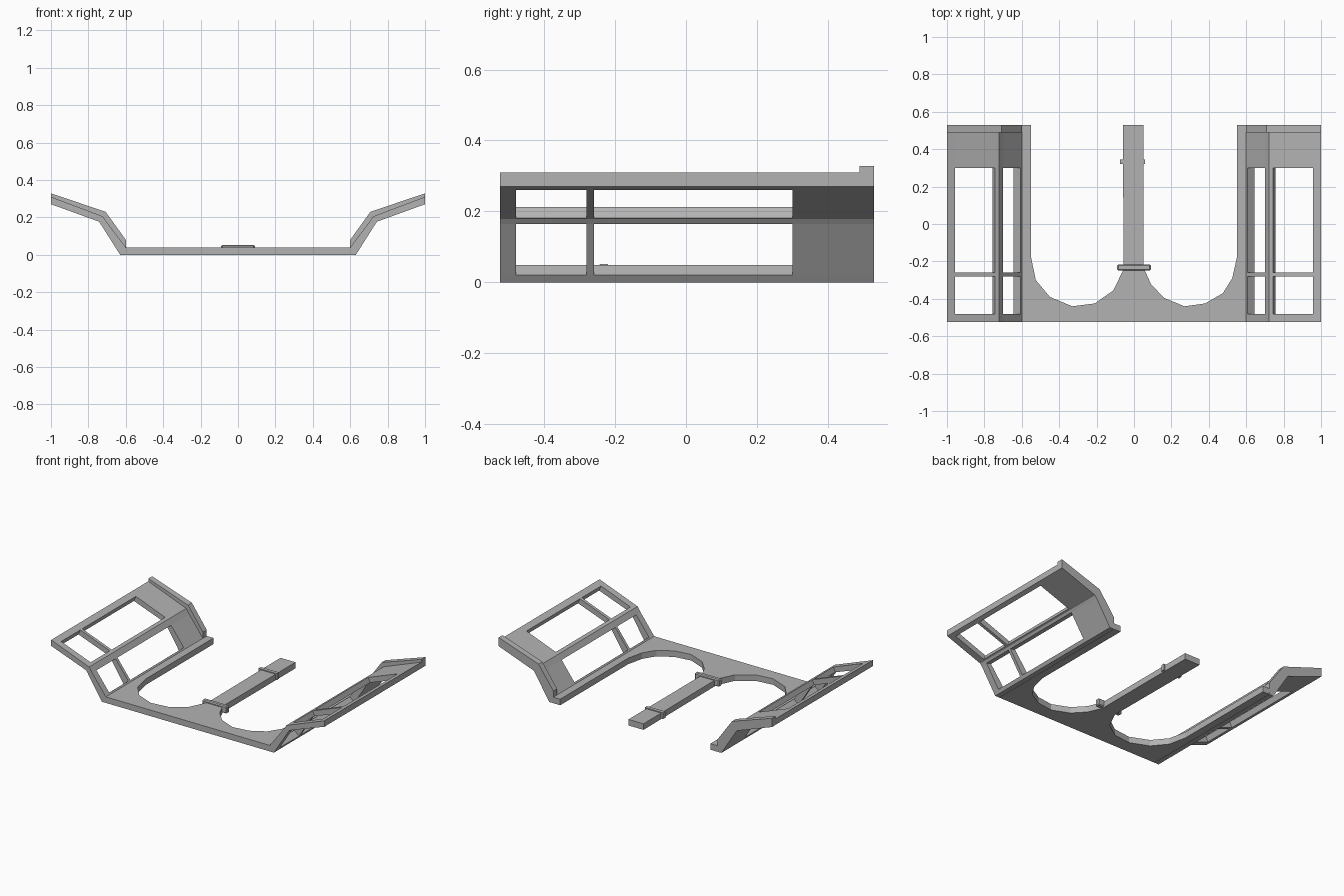
import bpy, bmesh

if "Cube" in bpy.data.objects:
    bpy.data.objects.remove(bpy.data.objects["Cube"], do_unlink=True)

grey = bpy.data.materials.new("plain grey")
grey.use_nodes = True
COLOUR = (0.45, 0.45, 0.45, 1)
grey.diffuse_color = COLOUR
grey.node_tree.nodes["Principled BSDF"].inputs["Base Color"].default_value = COLOUR


def finish(bm, name):
    bmesh.ops.remove_doubles(bm, verts=bm.verts, dist=1e-5)
    bmesh.ops.recalc_face_normals(bm, faces=bm.faces)
    mesh = bpy.data.meshes.new(name)
    bm.to_mesh(mesh)
    bm.free()
    mesh.materials.append(grey)
    obj = bpy.data.objects.new(name, mesh)
    bpy.context.scene.collection.objects.link(obj)
    return obj


def extrude(name, points, offset):
    """Solid prism from a closed outline of 3D points."""
    bm = bmesh.new()
    face = bm.faces.new([bm.verts.new(p) for p in points])
    top = bmesh.ops.extrude_face_region(bm, geom=[face])["geom"]
    verts = [g for g in top if isinstance(g, bmesh.types.BMVert)]
    bmesh.ops.translate(bm, verts=verts, vec=offset)
    return finish(bm, name)


def box(name, x, y, z):
    outline = [(x[0], y[0], z[0]), (x[1], y[0], z[0]), (x[1], y[1], z[0]), (x[0], y[1], z[0])]
    return extrude(name, outline, (0, 0, z[1] - z[0]))


FRONT, BACK = -0.525, 0.53

# Floor plate with two rounded bays either side of a central tongue
right_bay = [(0.55, BACK), (0.55, -0.18), (0.525, -0.29), (0.475, -0.37), (0.38, -0.425),
             (0.27, -0.44), (0.16, -0.395), (0.09, -0.32), (0.05, -0.23), (0.05, BACK)]
left_bay = [(-0.06, BACK), (-0.055, -0.24), (-0.11, -0.355), (-0.21, -0.425), (-0.33, -0.44),
            (-0.45, -0.39), (-0.525, -0.3), (-0.55, -0.18), (-0.55, BACK)]
outline = [(-0.598, FRONT), (0.598, FRONT), (0.598, BACK)] + right_bay + left_bay + [(-0.598, BACK)]
extrude("floor_plate", [(x, y, 0) for x, y in outline], (0, 0, 0.04))

# Collars around the tongue
front_collar = box("front_collar", (-0.09, 0.09), (-0.248, -0.217), (0.005, 0.052))
bevel = front_collar.modifiers.new("soft_edge", "BEVEL")
bevel.width = 0.006
box("rear_collar", (-0.075, 0.06), (0.322, 0.345), (0.005, 0.046))

# Wing cross-section: pairs of outer and inner points from floor to tip
STATIONS = [((0.6, 0), (0.595, 0.04)), ((0.63, 0), (0.6, 0.04)),
            ((0.643, 0.02), (0.607, 0.049)), ((0.735, 0.165), (0.7, 0.172)),
            ((0.745, 0.178), (0.722, 0.205)), ((0.757, 0.182), (0.743, 0.213)),
            ((0.972, 0.26), (0.958, 0.294)), ((1, 0.27), (1, 0.31))]
DEPTHS = [FRONT, -0.48, -0.28, -0.26, 0.3, BACK]
WINDOW_STRIPS, WINDOW_BAYS = (2, 5), (1, 3)


def solid(i, j):
    inside = 0 <= i < len(STATIONS) - 1 and 0 <= j < len(DEPTHS) - 1
    return inside and not (i in WINDOW_STRIPS and j in WINDOW_BAYS)


def wing(name, side):
    """Folded panel with open windows, closed wherever a cell has no neighbour."""
    bm = bmesh.new()
    grid = {(i, j, k): bm.verts.new((side * pair[k][0], y, pair[k][1]))
            for i, pair in enumerate(STATIONS) for j, y in enumerate(DEPTHS) for k in (0, 1)}
    for i in range(len(STATIONS) - 1):
        for j in range(len(DEPTHS) - 1):
            if not solid(i, j):
                continue
            for k in (0, 1):
                bm.faces.new([grid[i, j, k], grid[i + 1, j, k],
                              grid[i + 1, j + 1, k], grid[i, j + 1, k]])
            borders = [((i - 1, j), (i, j), (i, j + 1)), ((i + 1, j), (i + 1, j), (i + 1, j + 1)),
                       ((i, j - 1), (i, j), (i + 1, j)), ((i, j + 1), (i, j + 1), (i + 1, j + 1))]
            for neighbour, a, b in borders:
                if not solid(*neighbour):
                    bm.faces.new([grid[(*a, 0)], grid[(*b, 0)], grid[(*b, 1)], grid[(*a, 1)]])
    return finish(bm, name)


# Raised rim along the rear end of each wing
RIM = [(0.6, 0.035), (0.6, 0.08), (0.708, 0.23), (1, 0.328), (1, 0.3), (0.725, 0.2)]
for word, side in (("left", 1), ("right", -1)):
    wing(word + "_wing", side)
    extrude(word + "_rear_rim", [(side * x, 0.49, z) for x, z in RIM], (0, BACK - 0.49, 0))
